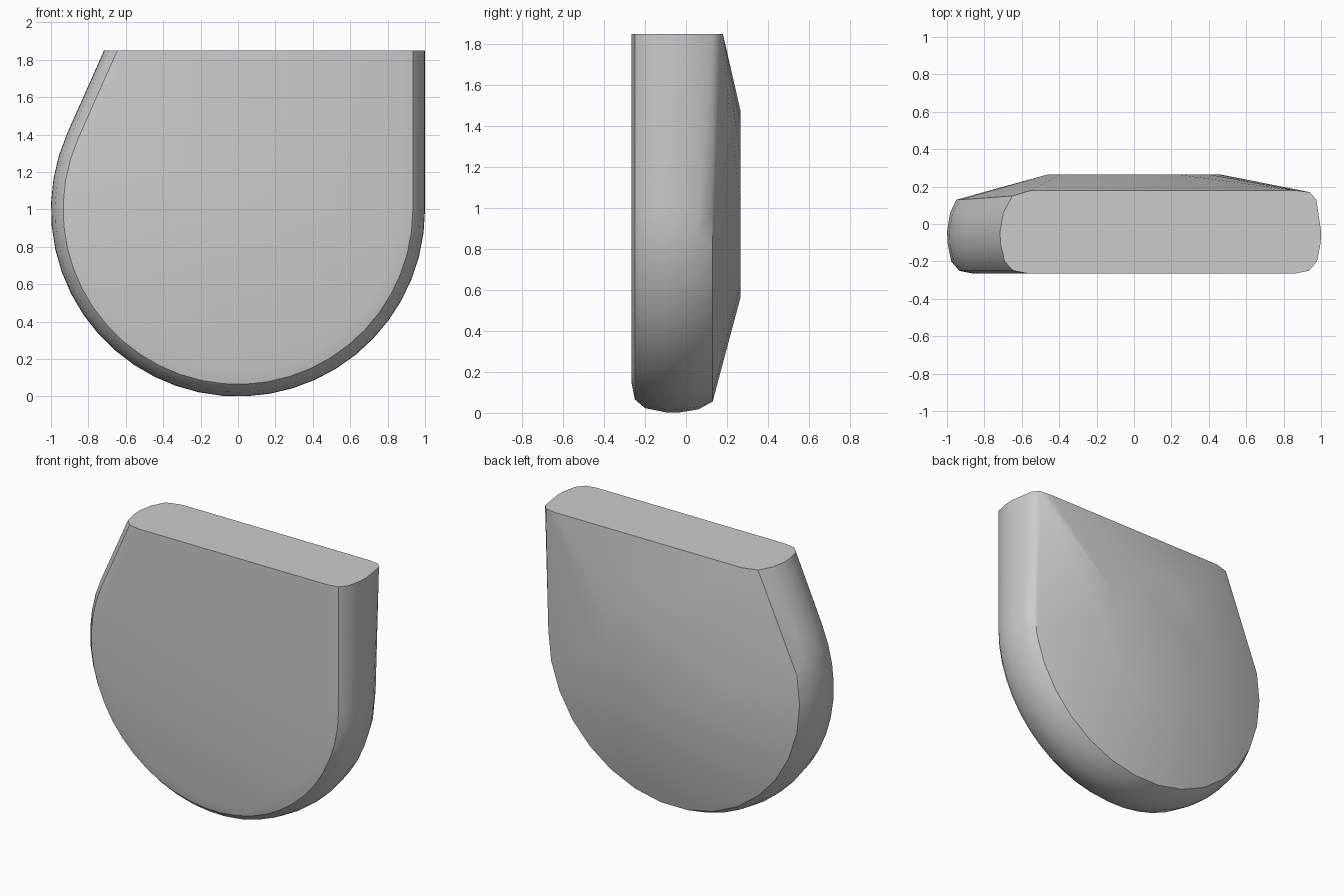
import bpy, bmesh
from math import sin, cos, radians

cube = bpy.data.objects.get("Cube")
if cube:
    bpy.data.objects.remove(cube)

TOP, CENTRE = 1.85, 1.0
LEAN = 156  # direction in which the slanted side faces

grey = bpy.data.materials.new("plain_grey")
grey.use_nodes = True
grey.diffuse_color = (0.6, 0.6, 0.6, 1)
grey.node_tree.nodes["Principled BSDF"].inputs["Base Color"].default_value = (0.6, 0.6, 0.6, 1)


def arc(radius, start, end, steps):
    angles = [radians(start + (end - start) * i / steps) for i in range(steps + 1)]
    return [(radius * cos(a), CENTRE + radius * sin(a)) for a in angles]


def slanted_x(radius):
    a = radians(LEAN)
    return (radius - (TOP - CENTRE) * sin(a)) / cos(a)


bm = bmesh.new()


def add(points, y):
    for x, z in points:
        bm.verts.new((x, y, z))


# Rounded side wall: depth and inset of each outline
for y, inset in [(-0.265, 0.14), (-0.25, 0.065), (-0.2, 0.022), (-0.1, 0.002),
                 (-0.04, 0), (0.06, 0.016)]:
    r = 1 - inset
    add(arc(r, LEAN, 360, 28), y)
    add([(slanted_x(r), TOP), (r, TOP)], y)

# Back rim, rising towards the cut top
add(arc(0.95, 168, 360, 16), 0.13)
for x, y in [(-0.65, 0.15), (-0.55, 0.18), (0.86, 0.18), (0.94, 0.17), (0.975, 0.13)]:
    add([(x, TOP)], y)

# Raised flat disc in the middle of the back
back_disc = [(x, z + 0.02) for x, z in arc(0.46, 0, 330, 11)]
add(back_disc, 0.265)

hull = bmesh.ops.convex_hull(bm, input=bm.verts)
loose = [v for v in bm.verts if not v.link_faces]
bmesh.ops.delete(bm, geom=loose, context='VERTS')
bmesh.ops.dissolve_limit(bm, angle_limit=radians(0.5), verts=bm.verts, edges=bm.edges)
bmesh.ops.recalc_face_normals(bm, faces=bm.faces)

mesh = bpy.data.meshes.new("rounded_block")
bm.to_mesh(mesh)
bm.free()
mesh.materials.append(grey)
block = bpy.data.objects.new("rounded_block", mesh)
bpy.context.collection.objects.link(block)
bpy.context.view_layer.objects.active = block
block.select_set(True)
bpy.ops.object.shade_smooth_by_angle(angle=radians(30))
